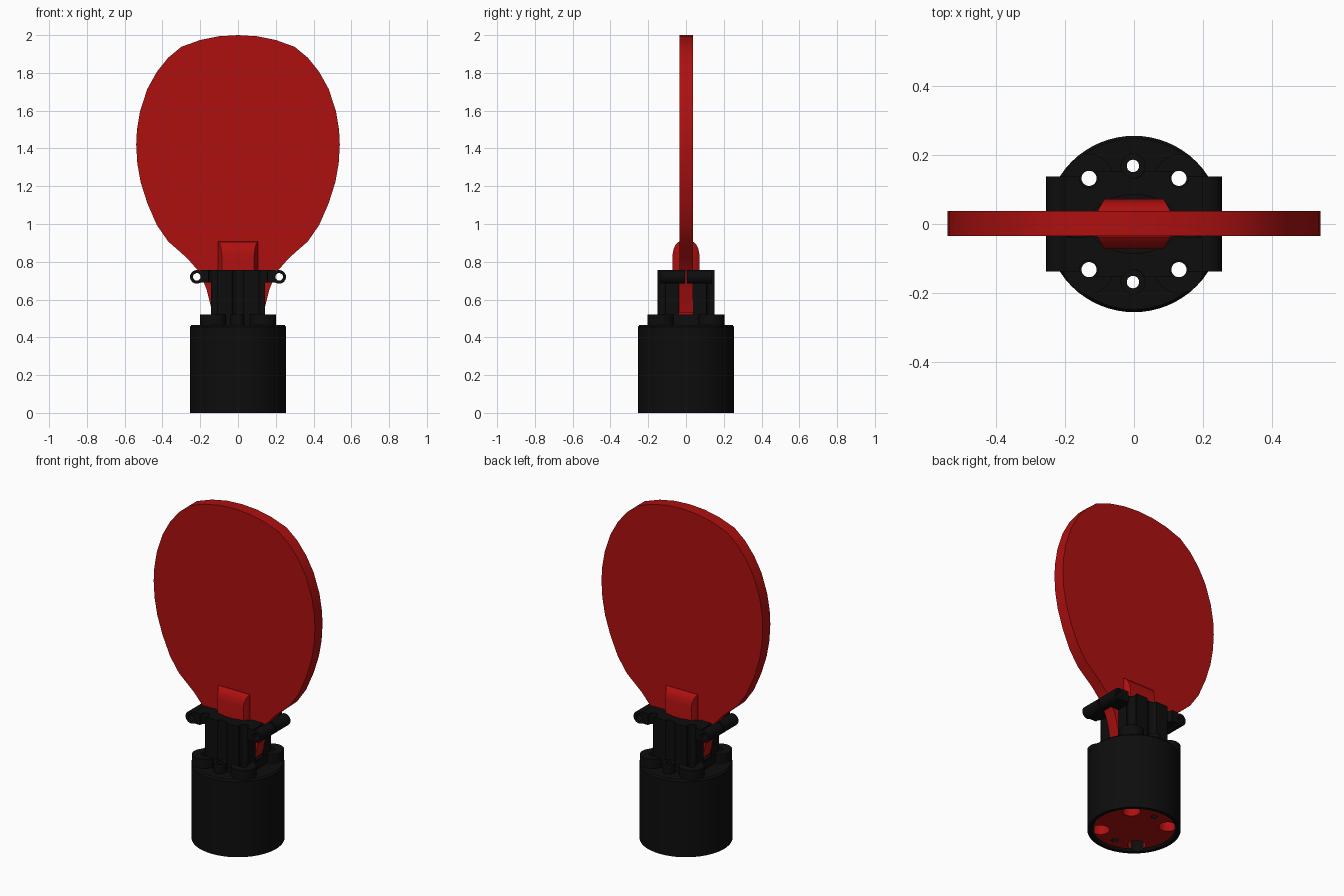
import bpy, bmesh, math
from mathutils import Matrix

if "Cube" in bpy.data.objects:
    bpy.data.objects.remove(bpy.data.objects["Cube"])


def material(name, rgb):
    m = bpy.data.materials.new(name)
    m.diffuse_color = (*rgb, 1)
    m.use_nodes = True
    m.node_tree.nodes["Principled BSDF"].inputs["Base Color"].default_value = m.diffuse_color
    return m


RED = material("red", (0.42, 0.005, 0.005))
BLACK = material("black", (0.004, 0.004, 0.004))


def make(name, bm, *mats, smooth=True):
    bmesh.ops.recalc_face_normals(bm, faces=bm.faces)
    me = bpy.data.meshes.new(name)
    bm.to_mesh(me)
    bm.free()
    ob = bpy.data.objects.new(name, me)
    bpy.context.collection.objects.link(ob)
    for m in mats:
        me.materials.append(m)
    if smooth:
        bpy.ops.object.select_all(action='DESELECT')
        ob.select_set(True)
        bpy.context.view_layer.objects.active = ob
        bpy.ops.object.shade_smooth_by_angle(angle=math.radians(30))
    return ob


def lathe(bm, profile, n=32, mat=Matrix(), closed=False):
    """Spin (radius, height) points about z; a closed profile gives a tube."""
    rings = []
    for r, z in profile:
        rings.append([bm.verts.new(mat @ Matrix.Rotation(2 * math.pi * i / n, 4, 'Z')
                                   @ Matrix.Translation((r, 0, z)).to_translation())
                      for i in range(n)])
    pairs = list(zip(rings, rings[1:]))
    if closed:
        pairs.append((rings[-1], rings[0]))
    else:
        bm.faces.new(rings[0])
        bm.faces.new(rings[-1])
    for a, b in pairs:
        for i in range(n):
            j = (i + 1) % n
            bm.faces.new((a[i], a[j], b[j], b[i]))


def rod(bm, x, y, r, z0, z1, n=24, ry=None):
    m = Matrix.Translation((x, y, 0)) @ Matrix.Diagonal((1, (ry or r) / r, 1, 1))
    lathe(bm, [(r, z0), (r, z1)], n, m)


def tube(bm, ro, ri, z0, z1, mat, n=24):
    lathe(bm, [(ro, z0), (ro, z1), (ri, z1), (ri, z0)], n, mat, True)


def box(bm, x0, x1, y0, y1, z0, z1):
    m = Matrix.Translation(((x0 + x1) / 2, (y0 + y1) / 2, (z0 + z1) / 2))
    bmesh.ops.create_cube(bm, size=1, matrix=m @ Matrix.Diagonal(
        (abs(x1 - x0), abs(y1 - y0), z1 - z0, 1)))


def cut(ob, cutter):
    mod = ob.modifiers.new("cut", 'BOOLEAN')
    mod.operation = 'DIFFERENCE'
    mod.solver = 'EXACT'
    mod.object = cutter
    bpy.ops.object.select_all(action='DESELECT')
    ob.select_set(True)
    bpy.context.view_layer.objects.active = ob
    bpy.ops.object.modifier_apply(modifier=mod.name)


SIDES = [(sx, sy) for sx in (-1, 1) for sy in (-1, 1)]

# paddle blade: mirrored outline, extruded through its thickness
half = [(0, 2.0), (.1, 1.994), (.2, 1.974), (.3, 1.938), (.37, 1.88), (.43, 1.805),
        (.48, 1.715), (.518, 1.6), (.535, 1.5), (.539, 1.42), (.533, 1.32), (.515, 1.22),
        (.48, 1.11), (.43, .995), (.37, .908), (.27, .82), (.2, .74), (.165, .65), (.135, .53)]
outline = half + [(-x, z) for x, z in reversed(half[1:])]
bm = bmesh.new()
front = bm.faces.new([bm.verts.new((x, -.035, z)) for x, z in outline])
ext = bmesh.ops.extrude_face_region(bm, geom=[front], use_keep_orig=True)
for v in ext["geom"]:
    if isinstance(v, bmesh.types.BMVert):
        v.co.y = .037
make("paddle_blade", bm, RED)

# handle grip: rows stepping outward, narrower and lower at the outside
for sy, name in ((-1, "front_grip"), (1, "back_grip")):
    bm = bmesh.new()
    rows = []
    for y, w, z in ((0, .105, .908), (.038, .105, .906), (.054, .096, .893),
                    (.065, .09, .87), (.072, .086, .835)):
        rows.append([bm.verts.new((x, sy * y, zz)) for x, zz in
                     ((-w, .48), (w, .48), (w, z), (-w, z))])
    for a, b in zip(rows, rows[1:]):
        for i in range(4):
            j = (i + 1) % 4
            bm.faces.new((a[i], a[j], b[j], b[i]))
    bm.faces.new(rows[0])
    bm.faces.new(rows[-1])
    make(name, bm, RED)

# cutters: screw holes, counterbores and socket
bm = bmesh.new()
for sx, sy in SIDES:
    lathe(bm, [(.05, -.1), (.05, .07), (.022, .07), (.022, 1)], 24,
          Matrix.Translation((sx * .13, sy * .132, 0)))
for sy in (-1, 1):
    rod(bm, -.003, sy * .168, .018, -.1, 1)
screw_cutter = make("screw_cutter", bm, BLACK, smooth=False)

bm = bmesh.new()
for sx, sy in SIDES:
    rod(bm, sx * .13, sy * .132, .027, .4, 1)
for sy in (-1, 1):
    rod(bm, 0, sy * .168, .036, .4, 1)
rod(bm, 0, 0, .13, .4, 1, 40, .085)
groove_cutter = make("groove_cutter", bm, BLACK, smooth=False)

# base drum with a red underside
bm = bmesh.new()
lathe(bm, [(.225, .012), (.235, 0), (.255, 0), (.255, .455), (.247, .465)], 64)
base = make("base_drum", bm, BLACK, RED)
cut(base, screw_cutter)
for p in base.data.polygons:
    inner = math.hypot(p.center.x, p.center.y) < .22 and p.center.z < .1
    ceiling = p.normal.z < -.5 and p.center.z > .05
    p.material_index = 1 if inner and not ceiling else 0

# raised mounting plate and screw bosses
bm = bmesh.new()
box(bm, -.15, .15, -.15, .15, .46, .52)
cut(make("mounting_plate", bm, BLACK), groove_cutter)
bm = bmesh.new()
for sx, sy in SIDES:
    tube(bm, .07, .022, .46, .521, Matrix.Translation((sx * .13, sy * .132, 0)))
for sy in (-1, 1):
    tube(bm, .036, .018, .46, .521, Matrix.Translation((-.003, sy * .168, 0)))
make("screw_bosses", bm, BLACK)

# clamp jaws, one each side of the blade
for sy, name in ((-1, "front_jaw"), (1, "back_jaw")):
    bm = bmesh.new()
    box(bm, -.143, .143, sy * .036, sy * .152, .515, .757)
    cut(make(name, bm, BLACK), groove_cutter)

# jaw arms ending in hinge sleeves
for sx, sy in SIDES:
    tag = ("left" if sx < 0 else "right") + ("_front" if sy < 0 else "_back")
    bm = bmesh.new()
    box(bm, sx * .1, sx * .198, sy * .038, sy * .138, .69, .757)
    cut(make(tag + "_arm", bm, BLACK), groove_cutter)
    bm = bmesh.new()
    m = Matrix.Translation((sx * .218, 0, .72)) @ Matrix.Rotation(-sy * math.pi / 2, 4, 'X')
    tube(bm, .036, .02, .006, .138, m)
    make(tag + "_sleeve", bm, BLACK)

for c in (screw_cutter, groove_cutter):
    bpy.data.objects.remove(c)
